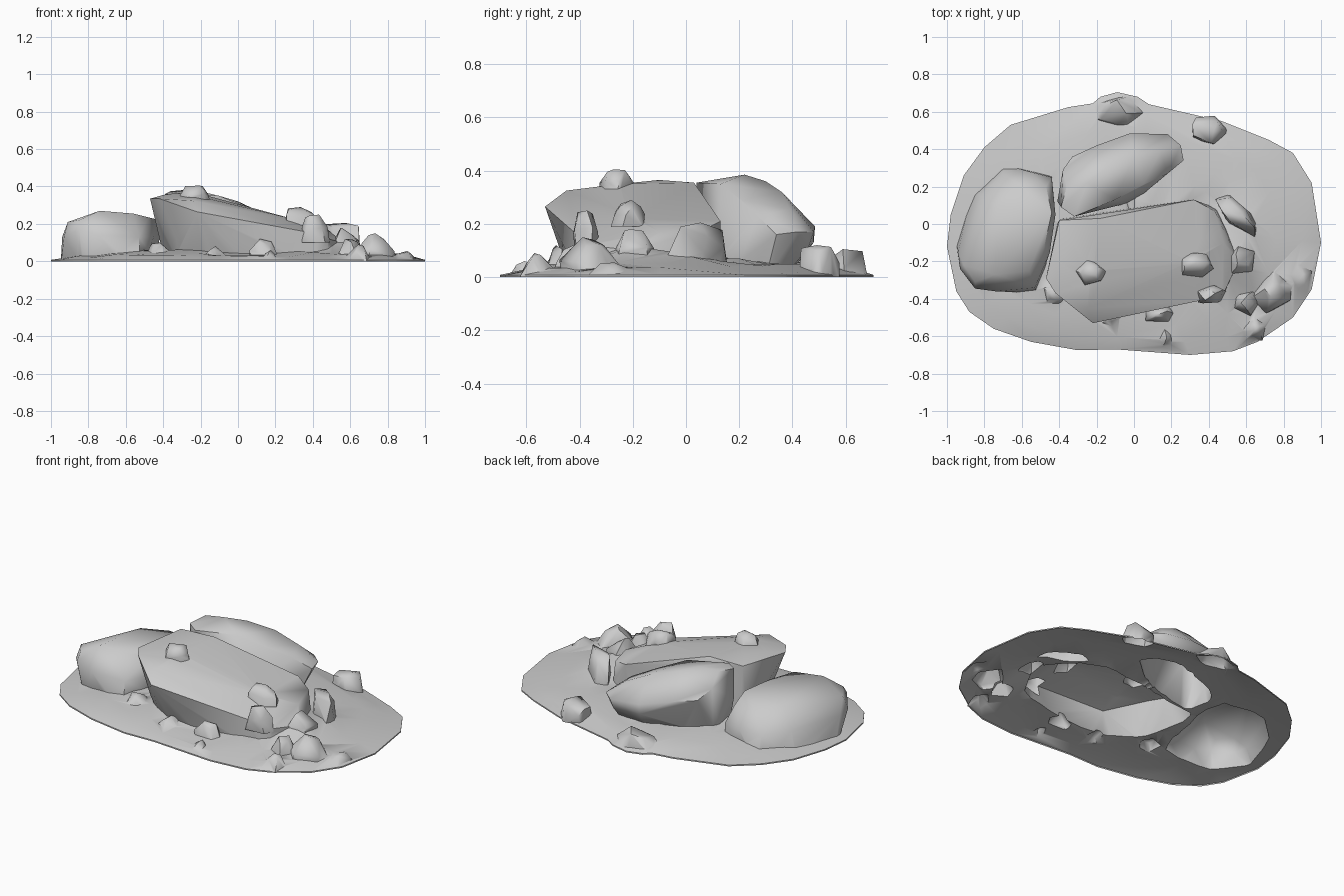
import bpy, bmesh, math, random
from mathutils import Vector

if "Cube" in bpy.data.objects:
    bpy.data.objects.remove(bpy.data.objects["Cube"])

random.seed(4)


def new_object(name, bm):
    bmesh.ops.recalc_face_normals(bm, faces=bm.faces)
    me = bpy.data.meshes.new(name)
    bm.to_mesh(me)
    bm.free()
    ob = bpy.data.objects.new(name, me)
    bpy.context.collection.objects.link(ob)
    return ob


def hull(name, pts):
    """Faceted boulder: convex hull of a few characteristic points."""
    bm = bmesh.new()
    for p in pts:
        bm.verts.new(p)
    res = bmesh.ops.convex_hull(bm, input=bm.verts)
    junk = {g for g in res["geom_interior"] + res["geom_unused"]
            if isinstance(g, bmesh.types.BMVert)}
    bmesh.ops.delete(bm, geom=list(junk), context='VERTS')
    return new_object(name, bm)


def stone(name, x, y, z0, z1, sx, sy, turn=0, top=.6):
    """Angular stone from z0 to a peak at z1, with its top narrowed by the given factor."""
    pts = []
    c, s = math.cos(math.radians(turn)), math.sin(math.radians(turn))
    for grow, h in ((1.05, 0), (1.0, .5), (top, .88)):
        for i in range(5):
            a = math.tau * (i + random.uniform(-.3, .3)) / 5
            r = grow * random.uniform(.9, 1.15)
            px, py = r * sx * math.cos(a), r * sy * math.sin(a)
            f = h + (random.uniform(-.15, .1) if h else 0)
            pts.append((x + c * px - s * py, y + s * px + c * py, z0 + f * (z1 - z0)))
    pts.append((x + random.uniform(-.4, .4) * sx, y + random.uniform(-.3, .3) * sy, z1))
    return hull(name, pts)


# Ground apron: irregular outline, rings rising to the middle
outline = [(-1, -.12), (-.98, .05), (-.91, .26), (-.8, .41), (-.66, .53), (-.35, .625),
           (-.22, .645), (-.18, .68), (-.09, .705), (.02, .68), (.08, .64), (.47, .55),
           (.72, .45), (.85, .38), (.95, .22), (1, -.1), (.95, -.35), (.85, -.5),
           (.66, -.63), (.53, -.68), (.3, -.7), (-.1, -.67), (-.3, -.675), (-.55, -.63),
           (-.75, -.56), (-.88, -.47), (-.95, -.36)]


def ground_height(x, y, base):
    mound = .08 * math.exp(-((x - .53) ** 2 + (y + .17) ** 2) / .025)
    return base + mound + random.uniform(-.01, .01)


bm = bmesh.new()
rings = [[bm.verts.new((x, y, -.15)) for x, y in outline],
         [bm.verts.new((x, y, .008)) for x, y in outline]]
for s, base in ((.9, .027), (.76, .042), (.6, .053), (.45, .06), (.2, .07)):
    rings.append([bm.verts.new((x * s, y * s, ground_height(x * s, y * s, base)))
                  for x, y in outline])
n = len(outline)
for a, b in zip(rings, rings[1:]):
    for i in range(n):
        bm.faces.new((a[i], a[(i + 1) % n], b[(i + 1) % n], b[i]))
bm.faces.new(rings[0])
mid = bm.verts.new((0, 0, .07))
for i in range(n):
    bm.faces.new((rings[-1][i], rings[-1][(i + 1) % n], mid))
bmesh.ops.triangulate(bm, faces=[f for f in bm.faces if len(f.verts) == 4])
pile = new_object("rock_pile", bm)

rocks = []
# Left boulder
rocks.append(hull("left_boulder", [
    (-.91, -.22, .21), (-.85, -.31, .22), (-.74, -.27, .27), (-.56, -.25, .255),
    (-.48, -.12, .235), (-.44, .06, .225), (-.47, .2, .2), (-.6, .2, .215), (-.73, .1, .235),
    (-.94, -.15, .13), (-.93, -.24, .13), (-.85, -.345, .17), (-.74, -.36, .14), (-.53, -.34, .13),
    (-.45, -.15, .13), (-.42, .05, .12), (-.44, .25, .1), (-.56, .28, .1), (-.7, .27, .1),
    (-.82, .15, .12), (-.95, -.1, -.05), (-.82, -.32, -.05), (-.52, -.37, -.05),
    (-.44, .26, -.05), (-.7, .32, -.05), (-.87, .16, -.05)]))

# Back boulder, leaning and overhanging
rocks.append(hull("back_boulder", [
    (-.39, .09, .36), (-.32, .04, .355), (-.36, .2, .375), (-.25, .22, .385), (-.1, .13, .35),
    (-.15, .3, .36), (0, .36, .32), (.05, .21, .29), (.14, .39, .255), (.18, .27, .23),
    (-.38, .29, .31), (-.33, .36, .25), (-.2, .42, .23), (-.02, .485, .19), (.18, .48, .17),
    (.25, .42, .17), (.265, .34, .16), (-.02, .48, .13), (.17, .46, .11), (-.41, .12, .2),
    (-.36, .22, .02), (-.28, .3, .03), (0, .42, .05), (.17, .41, .05), (.2, .3, 0),
    (0, .12, 0), (-.33, .05, 0)]))

# Main sloping slab, front left overhanging
rocks.append(hull("main_slab", [
    (-.47, -.29, .335), (-.42, -.37, .335), (-.4, -.2, .355), (-.33, -.1, .365), (-.4, .02, .35),
    (-.18, .03, .355), (-.22, -.25, .35), (-.25, -.45, .325), (-.22, -.53, .265), (.02, -.06, .29),
    (.05, .08, .27), (.1, -.45, .2), (.32, .13, .21), (.3, -.2, .225), (.35, -.41, .16),
    (.43, .07, .18), (.48, -.1, .17), (.48, -.37, .12), (.56, -.2, .1),
    (-.41, -.25, .17), (-.33, -.38, .12), (-.2, -.44, .11), (-.41, 0, .1),
    (-.3, -.32, -.05), (-.15, -.4, -.05), (.1, -.42, -.05), (.48, -.38, -.05),
    (.57, -.15, -.05), (.45, .08, -.05), (.3, .13, -.05), (-.38, .03, -.05)]))

# Loose stones: x, y, bottom, peak, half sizes, turn, top narrowing
for name, *v in (
        ("slab_top_stone", -.23, -.26, .3, .405, .075, .065, 20, .75),
        ("slab_low_stone", .325, -.22, .19, .29, .09, .06, 5, .75),
        ("slab_edge_stone", .41, -.38, .1, .25, .08, .05, 15, .6),
        ("right_block", .55, .05, -.02, .205, .14, .06, -45, .8),
        ("right_stone", .57, -.2, .02, .18, .08, .08, 30, .5),
        ("right_peak_stone", .74, -.36, -.05, .15, .11, .1, 35, .45),
        ("rim_stone", .88, -.28, -.04, .055, .08, .1, 10, .5),
        ("back_right_stone", .395, .5, -.02, .12, .1, .07, -5, .85),
        ("back_stone", -.09, .6, -.06, .105, .13, .085, 0, .7),
        ("front_stone", .14, -.48, -.03, .12, .08, .05, 10, .5),
        ("front_chip", .17, -.61, -.03, .06, .05, .05, 40, .5),
        ("front_right_chip", .64, -.56, -.05, .09, .07, .07, 25, .5),
        ("gap_stone", .6, -.42, -.03, .12, .08, .07, 60, .5),
        ("front_left_chip", -.12, -.48, -.03, .08, .09, .06, 70, .5),
        ("left_front_chip", -.42, -.37, -.04, .1, .08, .08, 20, .5)):
    rocks.append(stone(name, *v))

# Fuse everything into one shell
for r in rocks:
    m = pile.modifiers.new(r.name, 'BOOLEAN')
    m.operation = 'UNION'
    m.solver = 'EXACT'
    m.object = r
dg = bpy.context.evaluated_depsgraph_get()
fused = bpy.data.meshes.new_from_object(pile.evaluated_get(dg))
pile.modifiers.clear()
for r in rocks:
    bpy.data.objects.remove(r)

# Cut off the underside so the shell is hollow and stands on z = 0
bm = bmesh.new()
bm.from_mesh(fused)
bmesh.ops.bisect_plane(bm, geom=bm.verts[:] + bm.edges[:] + bm.faces[:],
                       plane_co=Vector((0, 0, 0)), plane_no=Vector((0, 0, 1)), clear_inner=True)
bm.to_mesh(fused)
bm.free()
pile.data = fused
fused.shade_smooth()
fused.set_sharp_from_angle(angle=math.radians(55))
